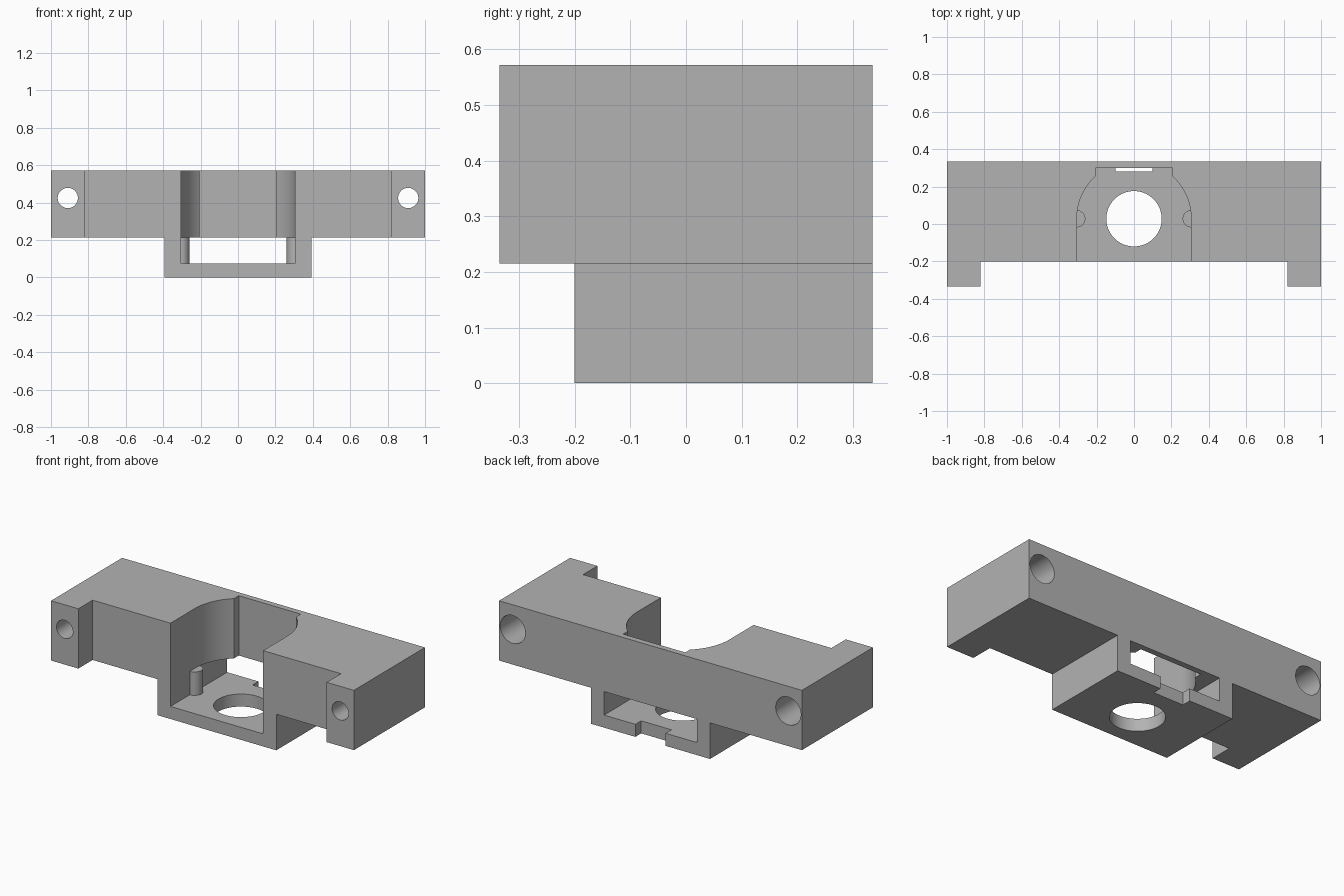
import bpy, bmesh
from math import pi, sin, cos, acos, radians
from mathutils import Matrix

cube = bpy.data.objects.get("Cube")
if cube:
    bpy.data.objects.remove(cube, do_unlink=True)

grey = bpy.data.materials.new("plain grey")
grey.use_nodes = True
colour = (0.45, 0.45, 0.45, 1)
grey.diffuse_color = colour
grey.node_tree.nodes["Principled BSDF"].inputs["Base Color"].default_value = colour

FRONT, EAR_FRONT, BACK = -0.2, -0.335, 0.335
FLOOR, SPLIT, TOP = 0.075, 0.215, 0.572
POCKET, CENTRE_Y = 0.306, 0.028


def prism(name, outline, low, high, along_y=False):
    """Extrude an outline along z, or an x-z outline along y."""
    bm = bmesh.new()
    place = (lambda a, b: (a, low, b)) if along_y else (lambda a, b: (a, b, low))
    face = bm.faces.new([bm.verts.new(place(a, b)) for a, b in outline])
    grown = bmesh.ops.extrude_face_region(bm, geom=[face])["geom"]
    offset = (0, high - low, 0) if along_y else (0, 0, high - low)
    bmesh.ops.translate(bm, vec=offset,
                        verts=[v for v in grown if isinstance(v, bmesh.types.BMVert)])
    bmesh.ops.recalc_face_normals(bm, faces=bm.faces)
    mesh = bpy.data.meshes.new(name)
    bm.to_mesh(mesh)
    bm.free()
    mesh.materials.append(grey)
    obj = bpy.data.objects.new(name, mesh)
    bpy.context.collection.objects.link(obj)
    return obj


def arc(x, y, radius, start, end, steps):
    turn = [start + (end - start) * i / steps for i in range(steps + 1)]
    return [(x + radius * cos(t), y + radius * sin(t)) for t in turn]


def circle(x, y, radius):
    return arc(x, y, radius, 0, 2 * pi, 64)[:-1]


def cut(obj, cutter):
    cutter.hide_render = True
    mod = obj.modifiers.new("cut", "BOOLEAN")
    mod.operation, mod.solver, mod.object = "DIFFERENCE", "EXACT", cutter
    bpy.context.view_layer.objects.active = obj
    bpy.ops.object.modifier_apply(modifier=mod.name)
    bpy.data.objects.remove(cutter, do_unlink=True)


def mirrored(half):
    return half + [(-x, y) for x, y in reversed(half)]


# Upper bar with ears and an arched pocket open to the front
arch_x = 0.205
right_half = [(1, BACK), (1, EAR_FRONT), (0.82, EAR_FRONT), (0.82, FRONT), (POCKET, FRONT)]
right_half += arc(0, CENTRE_Y, POCKET, 0, acos(arch_x / POCKET), 20)
right_half += [(arch_x, 0.3)]
upper_bar = prism("upper_bar", mirrored(right_half), SPLIT, TOP)

# Bolt holes, wider at the back
for x in (-0.91, 0.91):
    cut(upper_bar, prism("bolt_cutter", circle(x, 0.425, 0.054), -0.5, 0.5, True))
    cut(upper_bar, prism("counterbore_cutter", circle(x, 0.425, 0.083), 0, 0.5, True))

# Lower channel with a round opening and a notch at the back
channel = mirrored([(0.393, 0), (0.393, SPLIT), (POCKET, SPLIT), (POCKET, FLOOR)])
lower_tray = prism("lower_tray", channel, FRONT, BACK, True)
cut(lower_tray, prism("opening_cutter", circle(0, CENTRE_Y, 0.148), -0.1, 0.15))
notch = [(-0.1, 0.28), (0.1, 0.28), (0.1, 0.5), (-0.1, 0.5)]
cut(lower_tray, prism("notch_cutter", notch, -0.1, 0.15))

# Half-round pegs against the channel walls
right_peg = prism("right_peg", arc(-POCKET, CENTRE_Y, 0.046, -pi / 2, pi / 2, 16), FLOOR, SPLIT)
left_peg = prism("left_peg", arc(POCKET, CENTRE_Y, 0.046, pi / 2, 3 * pi / 2, 16), FLOOR, SPLIT)

# Smooth the curved walls and keep the corners sharp
for obj in (upper_bar, lower_tray, right_peg, left_peg):
    bpy.ops.object.select_all(action="DESELECT")
    obj.select_set(True)
    bpy.context.view_layer.objects.active = obj
    bpy.ops.object.shade_smooth_by_angle(angle=radians(30))
